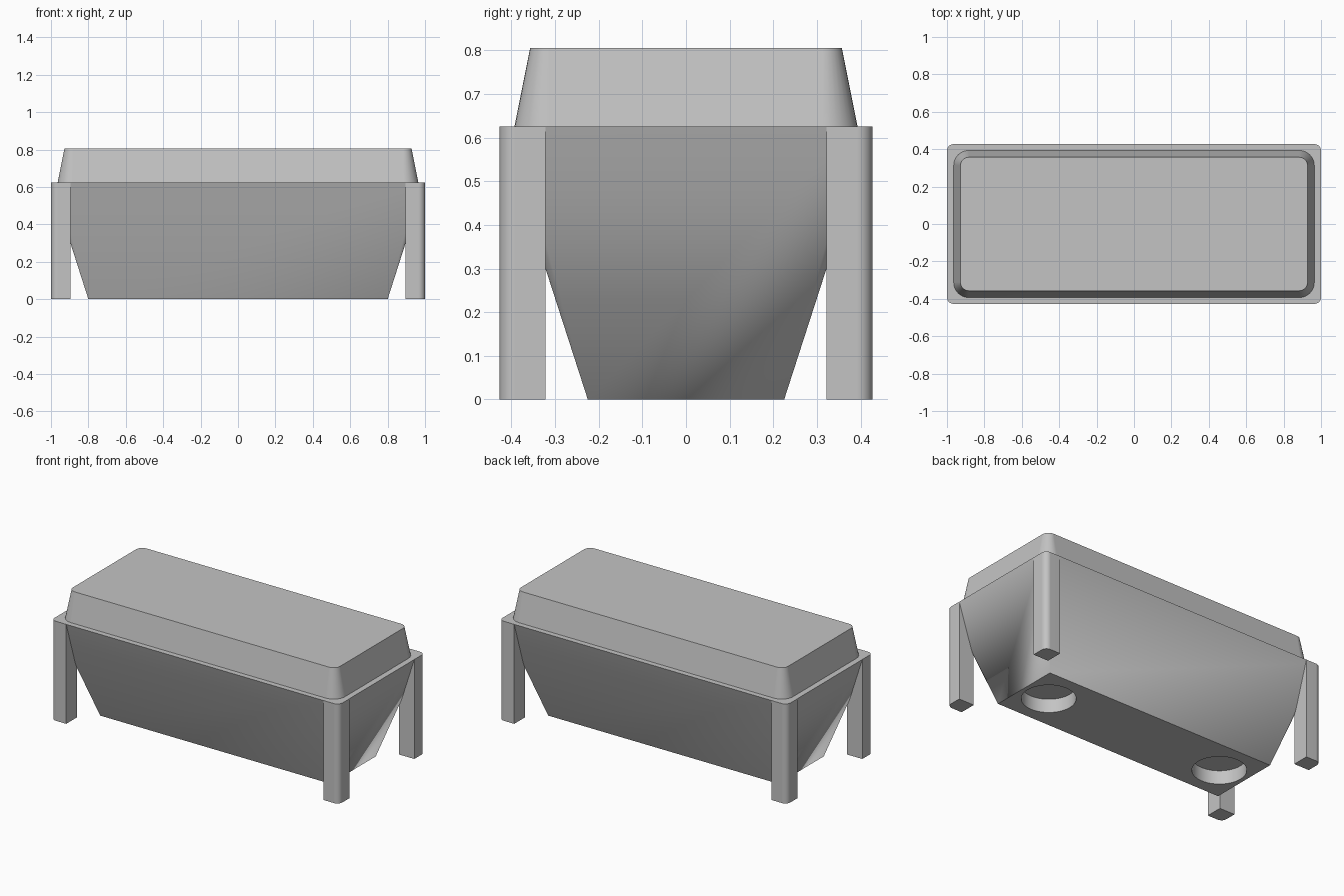
import bpy, bmesh, math

old = bpy.data.objects.get("Cube")
if old:
    bpy.data.objects.remove(old, do_unlink=True)

RIM_Z = 0.625
RIM_X, RIM_Y, RIM_R = 1.0, 0.427, 0.035
LEG = 0.105

grey = bpy.data.materials.new("plain grey")
grey.use_nodes = True
grey.diffuse_color = (0.55, 0.55, 0.55, 1)
grey.node_tree.nodes["Principled BSDF"].inputs["Base Color"].default_value = (0.55, 0.55, 0.55, 1)


def rounded_rect(x0, x1, y0, y1, radii, steps=8):
    """Counter-clockwise outline; radii run from the +x +y corner."""
    corners = [(x1, y1, -1, -1), (x0, y1, 1, -1), (x0, y0, 1, 1), (x1, y0, -1, 1)]
    points = []
    for i, ((cx, cy, sx, sy), r) in enumerate(zip(corners, radii)):
        for k in range(steps + 1):
            a = (i + k / steps) * math.pi / 2
            points.append((cx + sx * r + r * math.cos(a), cy + sy * r + r * math.sin(a)))
    return points


def loft(name, bottom, z0, top, z1):
    """Closed solid between two outlines with matching point counts."""
    bm = bmesh.new()
    low = [bm.verts.new((x, y, z0)) for x, y in bottom]
    high = [bm.verts.new((x, y, z1)) for x, y in top]
    n = len(low)
    bm.faces.new(low[::-1])
    bm.faces.new(high)
    for i in range(n):
        j = (i + 1) % n
        bm.faces.new((low[i], low[j], high[j], high[i]))
    bmesh.ops.remove_doubles(bm, verts=bm.verts[:], dist=1e-5)
    bmesh.ops.recalc_face_normals(bm, faces=bm.faces[:])
    mesh = bpy.data.meshes.new(name)
    bm.to_mesh(mesh)
    bm.free()
    mesh.materials.append(grey)
    obj = bpy.data.objects.new(name, mesh)
    bpy.context.collection.objects.link(obj)
    return obj


def select_only(obj):
    bpy.ops.object.select_all(action='DESELECT')
    obj.select_set(True)
    bpy.context.view_layer.objects.active = obj


def finish(obj):
    select_only(obj)
    bpy.ops.object.shade_smooth_by_angle(angle=math.radians(30))
    mod = obj.modifiers.new("Even shading", 'WEIGHTED_NORMAL')
    mod.keep_sharp = True


def centred(hx, hy, r):
    return rounded_rect(-hx, hx, -hy, hy, [r] * 4)


# Tapered body: square-cornered foot widening to the rounded rim
body = loft("body", centred(0.8, 0.225, 0), 0, centred(RIM_X, RIM_Y, RIM_R), RIM_Z)

# Two round recesses in the underside
for side in (-1, 1):
    bpy.ops.mesh.primitive_cylinder_add(vertices=48, radius=0.153, depth=0.17,
                                        location=(side * 0.62, 0, 0))
    cutter = bpy.context.object
    cutter.name = "recess_cutter"
    cutter.hide_render = True
    cutter.data.materials.append(grey)
    cut = body.modifiers.new("Recess", 'BOOLEAN')
    cut.operation = 'DIFFERENCE'
    cut.solver = 'EXACT'
    cut.object = cutter
    select_only(body)
    bpy.ops.object.modifier_apply(modifier=cut.name)
    bpy.data.objects.remove(cutter, do_unlink=True)
finish(body)

# Corner legs, rounded only on the outer corner
for sx, x_name in ((1, "left"), (-1, "right")):
    for sy, y_name in ((-1, "front"), (1, "back")):
        x0, x1 = sorted((sx * RIM_X, sx * (RIM_X - LEG)))
        y0, y1 = sorted((sy * RIM_Y, sy * (RIM_Y - LEG)))
        outer = {(1, 1): 0, (-1, 1): 1, (-1, -1): 2, (1, -1): 3}[(sx, sy)]
        radii = [RIM_R if i == outer else 0 for i in range(4)]
        outline = rounded_rect(x0, x1, y0, y1, radii)
        finish(loft(f"{y_name}_{x_name}_leg", outline, 0, outline, RIM_Z - 0.0005))

# Raised, tapered cap on top
finish(loft("cap", centred(0.964, 0.393, 0.08), RIM_Z, centred(0.928, 0.357, 0.045), 0.805))
